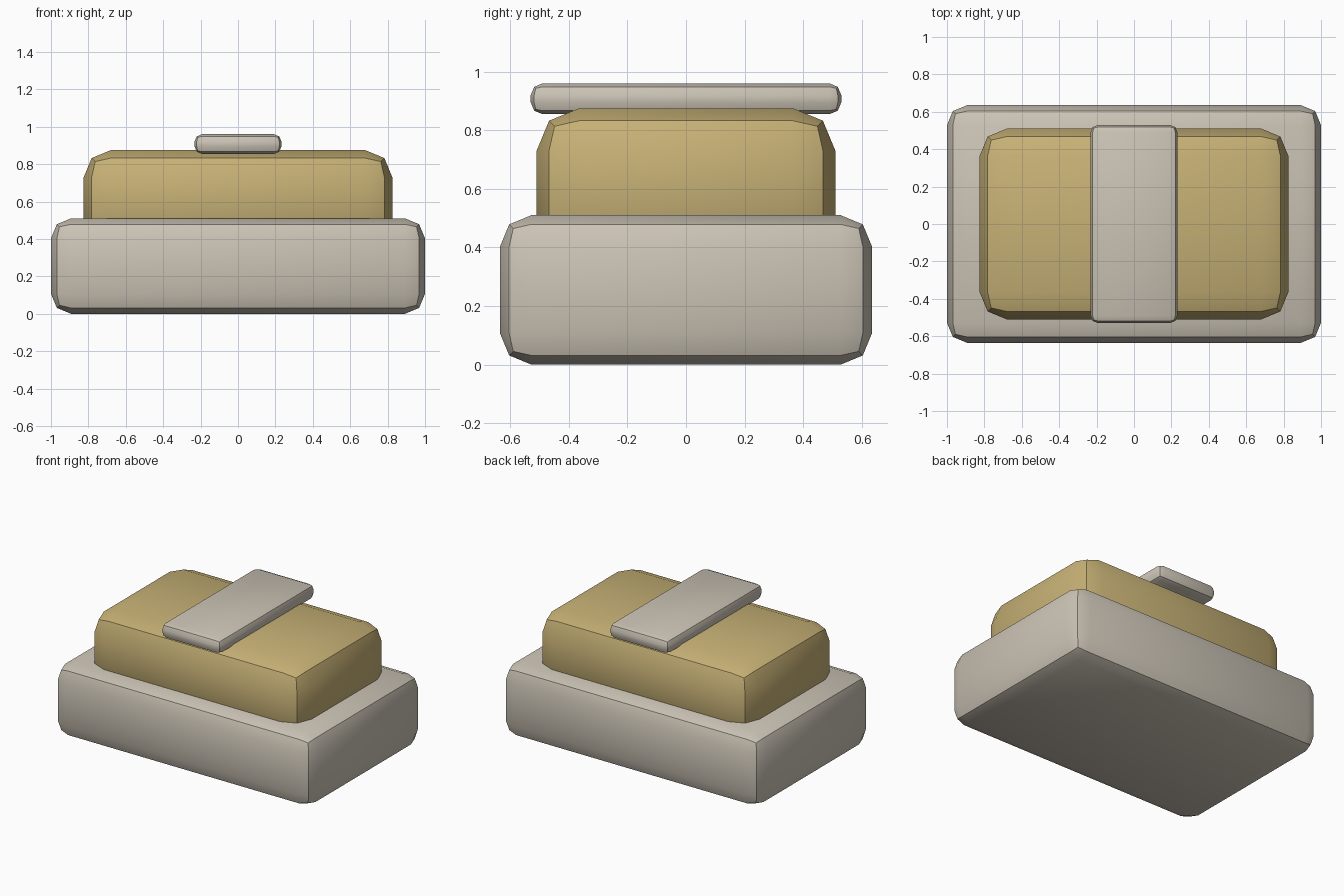
import bpy
import bmesh
import math

cube = bpy.data.objects.get("Cube")
if cube:
    bpy.data.objects.remove(cube, do_unlink=True)


def make_material(name, rgb):
    mat = bpy.data.materials.new(name)
    mat.use_nodes = True
    colour = (*rgb, 1.0)
    mat.diffuse_color = colour
    mat.node_tree.nodes["Principled BSDF"].inputs["Base Color"].default_value = colour
    return mat


def rounded_box(name, size, bottom, bevel, mat):
    """Box with two-segment rounded edges, centred in x and y."""
    bm = bmesh.new()
    bmesh.ops.create_cube(bm, size=1.0)
    bmesh.ops.scale(bm, vec=size, verts=bm.verts)
    bmesh.ops.bevel(bm, geom=bm.edges[:], offset=bevel, offset_type='OFFSET',
                    segments=2, profile=0.5, affect='EDGES', clamp_overlap=True)
    mesh = bpy.data.meshes.new(name)
    bm.to_mesh(mesh)
    bm.free()
    mesh.materials.append(mat)
    obj = bpy.data.objects.new(name, mesh)
    obj.location.z = bottom + size[2] / 2
    bpy.context.collection.objects.link(obj)
    bpy.ops.object.select_all(action='DESELECT')
    obj.select_set(True)
    bpy.context.view_layer.objects.active = obj
    bpy.ops.object.shade_smooth_by_angle(angle=math.radians(30))
    return obj


stone = make_material("warm_grey", (0.60, 0.55, 0.465))
gold = make_material("muted_gold", (0.57, 0.44, 0.18))

# Wide base, inset middle block sunk into it, and the bar across the top
rounded_box("base_block", (2.0, 1.27, 0.51), 0.0, 0.107, stone)
rounded_box("middle_block", (1.65, 1.02, 0.51), 0.365, 0.145, gold)
rounded_box("top_bar", (0.465, 1.06, 0.105), 0.855, 0.04, stone)
